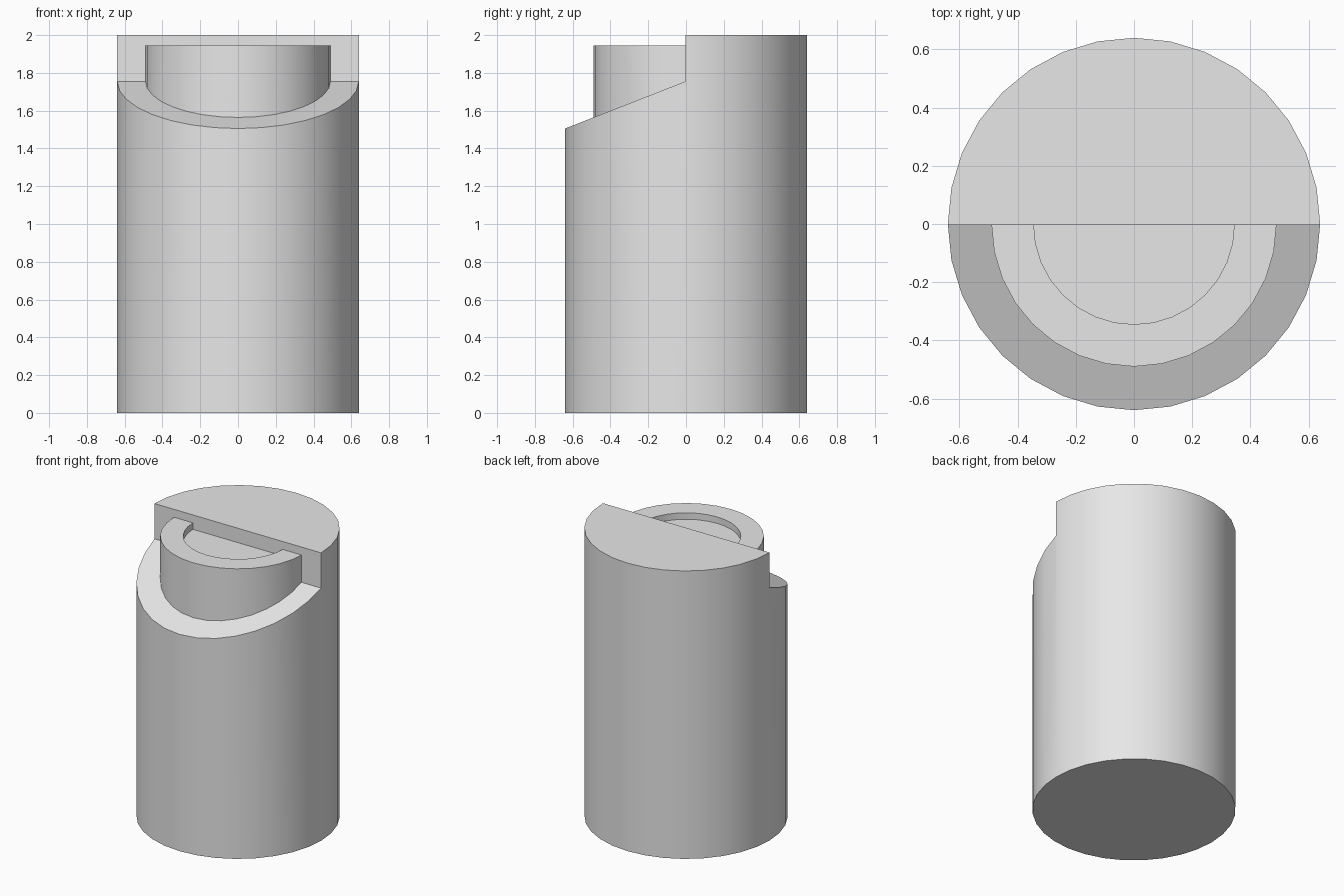
import bpy, bmesh, math

if "Cube" in bpy.data.objects:
    bpy.data.objects.remove(bpy.data.objects["Cube"])

grey = bpy.data.materials.new("light_grey")
grey.diffuse_color = (0.8, 0.8, 0.8, 1)
grey.use_nodes = True
grey.node_tree.nodes["Principled BSDF"].inputs["Base Color"].default_value = grey.diffuse_color


def cylinder(name, radius, z0, z1):
    bpy.ops.mesh.primitive_cylinder_add(
        vertices=32, radius=radius, depth=z1 - z0, location=(0, 0, (z0 + z1) / 2))
    ob = bpy.context.object
    ob.name = name
    bpy.ops.object.transform_apply(location=True)
    ob.data.materials.append(grey)
    return ob


def prism(name, profile, half_width):
    """Extrude a (y, z) profile along x."""
    me = bpy.data.meshes.new(name)
    bm = bmesh.new()
    face = bm.faces.new([bm.verts.new((-half_width, y, z)) for y, z in profile])
    ext = bmesh.ops.extrude_face_region(bm, geom=[face])["geom"]
    bmesh.ops.translate(bm, vec=(2 * half_width, 0, 0),
                        verts=[v for v in ext if isinstance(v, bmesh.types.BMVert)])
    bmesh.ops.recalc_face_normals(bm, faces=bm.faces)
    bm.to_mesh(me)
    bm.free()
    me.materials.append(grey)
    ob = bpy.data.objects.new(name, me)
    bpy.context.collection.objects.link(ob)
    return ob


def combine(target, tool, operation):
    """Apply a boolean and discard the tool."""
    bpy.ops.object.select_all(action='DESELECT')
    bpy.context.view_layer.objects.active = target
    target.select_set(True)
    mod = target.modifiers.new(operation.lower(), 'BOOLEAN')
    mod.operation = operation
    mod.solver = 'EXACT'
    mod.object = tool
    bpy.ops.object.modifier_apply(modifier=mod.name)
    bpy.data.objects.remove(tool, do_unlink=True)


# Main column with the front of its top cut to a step and a slope
body = cylinder("stepped_column", 0.64, 0, 2)
step = -0.003
wedge = prism("step_cutter",
              [(step, 1.755), (-1, 1.755 - 0.25 / 0.64), (-1, 3), (step, 3)], 1)
combine(body, wedge, 'DIFFERENCE')

# Inner plug with a shallow round recess; its rear half merges into the column
plug = cylinder("inner_plug", 0.49, 1.2, 1.945)
combine(plug, cylinder("recess_cutter", 0.345, 1.9, 2.2), 'DIFFERENCE')
combine(body, plug, 'UNION')

# Smooth round sides, crisp rims
bpy.ops.object.shade_smooth_by_angle(angle=math.radians(30))
